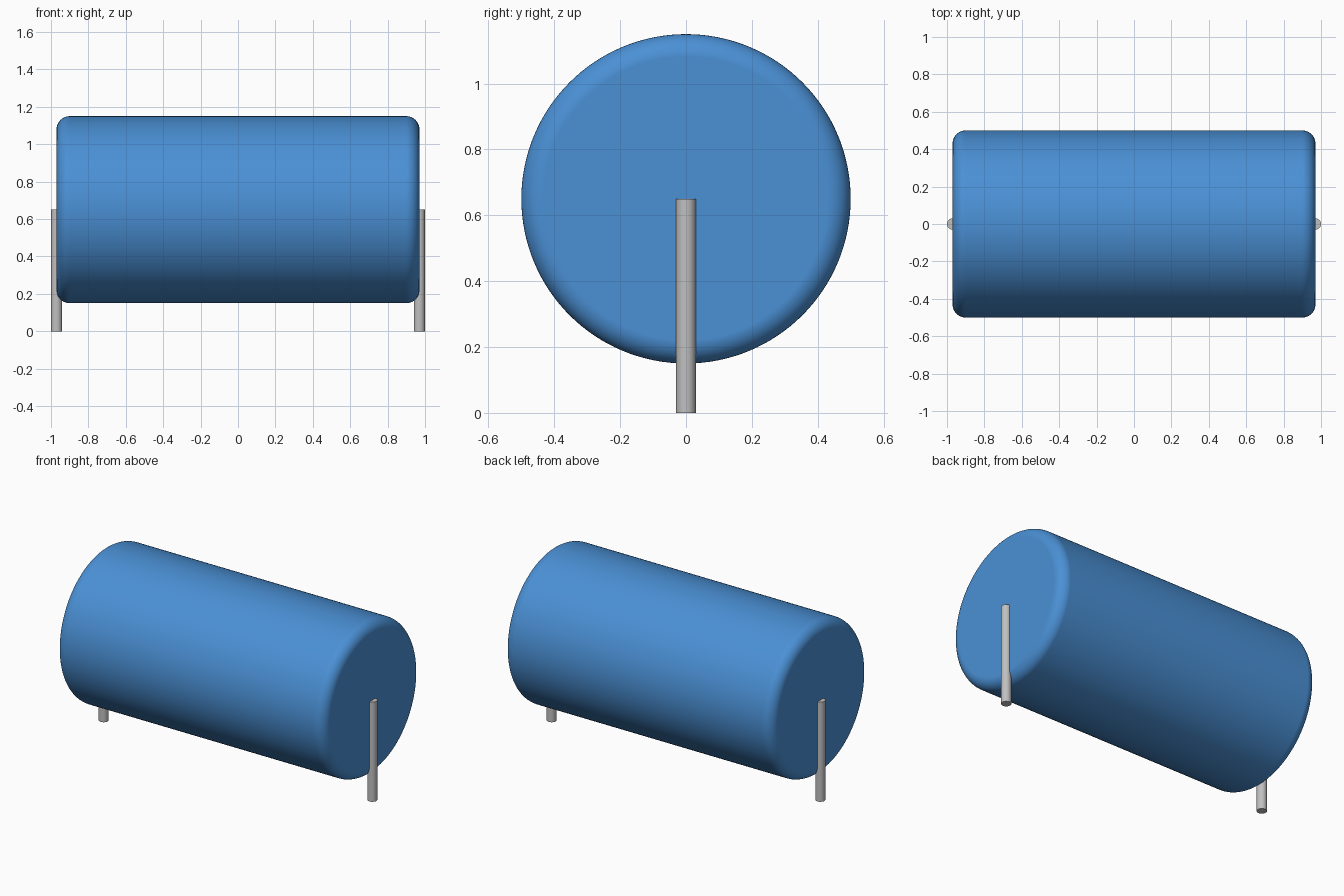
import bpy
import math

cube = bpy.data.objects.get("Cube")
if cube:
    bpy.data.objects.remove(cube, do_unlink=True)

BODY_RADIUS, BODY_HALF, AXIS_Z = 0.5, 0.97, 0.65
FILLET = 0.07
LEAD_RADIUS = 0.03


def make_material(name, rgb, metallic=0.0):
    mat = bpy.data.materials.new(name)
    mat.use_nodes = True
    mat.diffuse_color = (*rgb, 1)
    bsdf = next(n for n in mat.node_tree.nodes if n.type == 'BSDF_PRINCIPLED')
    bsdf.inputs["Base Color"].default_value = (*rgb, 1)
    return mat


def cylinder(name, radius, length, location, rotation, sides, mat):
    bpy.ops.mesh.primitive_cylinder_add(vertices=sides, radius=radius, depth=length,
                                        location=location, rotation=rotation)
    obj = bpy.context.object
    obj.name = obj.data.name = name
    obj.data.materials.append(mat)
    return obj


blue = make_material("blue", (0.069, 0.279, 0.665))
grey = make_material("light grey", (0.527, 0.527, 0.527))

# Cylindrical body lying along x, with rounded rims
body = cylinder("body", BODY_RADIUS, 2 * BODY_HALF, (0, 0, AXIS_Z),
                (0, math.pi / 2, 0), 128, blue)
bpy.ops.object.shade_smooth()
bevel = body.modifiers.new("rounded rims", 'BEVEL')
bevel.width = FILLET
bevel.segments = 10
bevel.limit_method = 'ANGLE'
bevel.angle_limit = math.radians(40)
bevel.harden_normals = True

# Upright wire lead at the middle of each end, reaching the ground
for side, sx in (("left", 1), ("right", -1)):
    cylinder(side + "_lead", LEAD_RADIUS, AXIS_Z, (sx * BODY_HALF, 0, AXIS_Z / 2),
             (0, 0, 0), 32, grey)
    bpy.ops.object.shade_smooth_by_angle(angle=math.radians(30))
